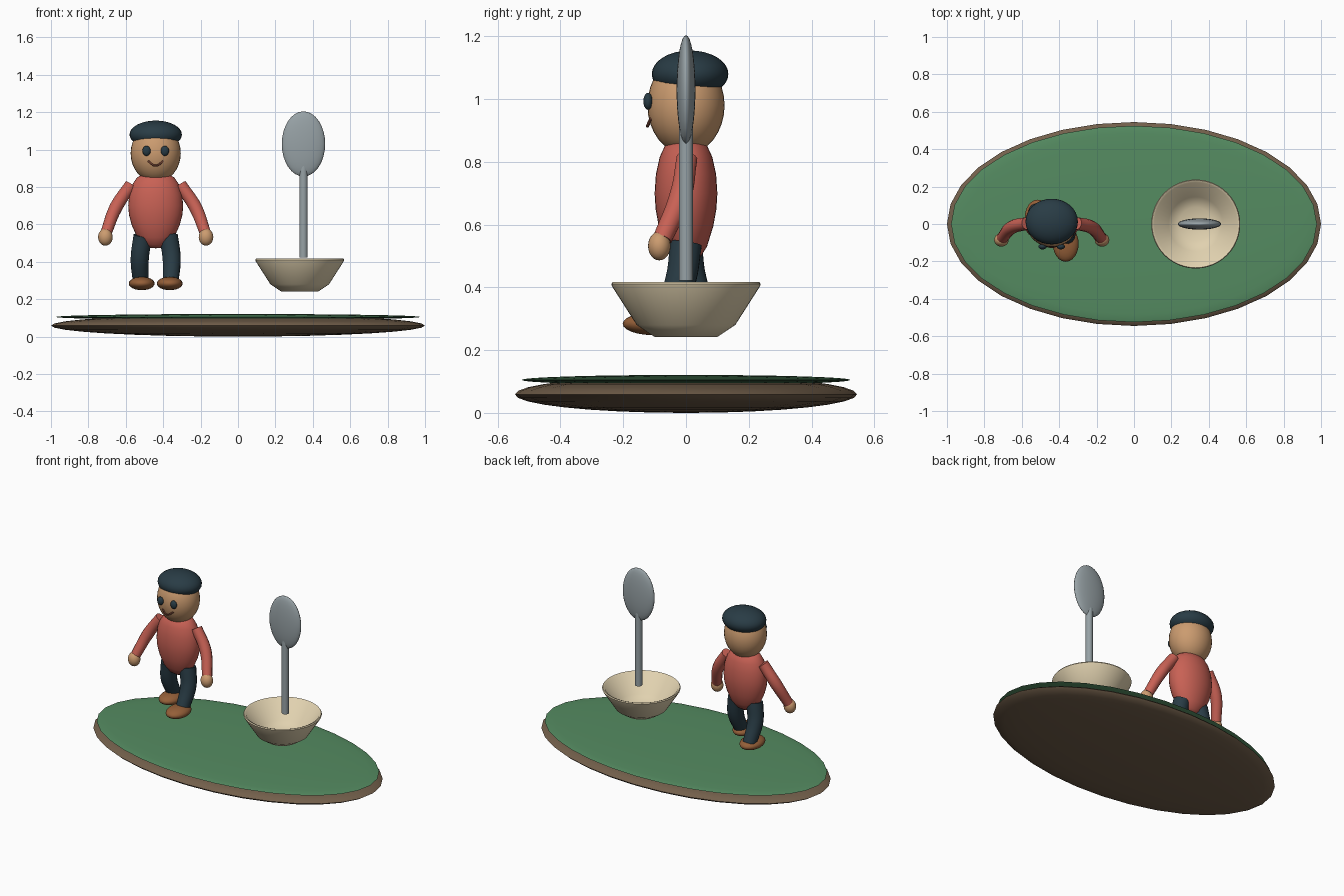
import bpy, bmesh, math
from mathutils import Vector

if "Cube" in bpy.data.objects:
    bpy.data.objects.remove(bpy.data.objects["Cube"])


def material(name, rgb):
    m = bpy.data.materials.new(name)
    m.diffuse_color = (*rgb, 1)
    m.use_nodes = True
    m.node_tree.nodes["Principled BSDF"].inputs["Base Color"].default_value = m.diffuse_color
    return m


GREEN = material("grass_green", (.09, .26, .12))
BROWN = material("earth_brown", (.17, .115, .07))
CREAM = material("cream", (.75, .64, .43))
STEEL = material("steel", (.31, .36, .38))
RED = material("shirt_red", (.58, .12, .09))
DARK = material("dark_blue", (.022, .045, .06))
SKIN = material("skin", (.6, .33, .16))
SHOE = material("shoe_brown", (.3, .115, .04))
MOUTH = material("mouth_brown", (.16, .05, .03))


def finish(ob, name, mat, angle=60):
    ob.name = name
    ob.data.materials.clear()
    ob.data.materials.append(mat)
    bpy.ops.object.select_all(action='DESELECT')
    ob.select_set(True)
    bpy.context.view_layer.objects.active = ob
    bpy.ops.object.shade_smooth_by_angle(angle=math.radians(angle))
    return ob


def ellipsoid(name, loc, radii, mat, segs=32, rings=16):
    bpy.ops.mesh.primitive_uv_sphere_add(segments=segs, ring_count=rings, radius=1, location=loc)
    ob = bpy.context.object
    ob.scale = radii
    bpy.ops.object.transform_apply(location=False, rotation=False, scale=True)
    return finish(ob, name, mat)


def lathe(name, loc, profile, mat, scale=(1, 1), segs=48, angle=40):
    bm = bmesh.new()
    verts = [bm.verts.new((r, 0, z)) for r, z in profile]
    edges = [bm.edges.new(p) for p in zip(verts, verts[1:])]
    bmesh.ops.spin(bm, geom=verts + edges, cent=(0, 0, 0), axis=(0, 0, 1),
                   angle=math.tau, steps=segs, use_duplicate=False)
    bmesh.ops.remove_doubles(bm, verts=bm.verts, dist=1e-5)
    for v in bm.verts:
        v.co.x *= scale[0]
        v.co.y *= scale[1]
    bmesh.ops.recalc_face_normals(bm, faces=bm.faces)
    me = bpy.data.meshes.new(name)
    bm.to_mesh(me)
    bm.free()
    ob = bpy.data.objects.new(name, me)
    ob.location = loc
    bpy.context.collection.objects.link(ob)
    return finish(ob, name, mat, angle)


def tube(name, points, radii, mat):
    cu = bpy.data.curves.new(name, 'CURVE')
    cu.dimensions = '3D'
    cu.bevel_depth = 1
    cu.bevel_resolution = 4
    cu.resolution_u = 8
    cu.use_fill_caps = True
    sp = cu.splines.new('BEZIER')
    sp.bezier_points.add(len(points) - 1)
    for bp, p, r in zip(sp.bezier_points, points, radii):
        bp.co = Vector(p)
        bp.radius = r
        bp.handle_left_type = bp.handle_right_type = 'AUTO'
    ob = bpy.data.objects.new(name, cu)
    bpy.context.collection.objects.link(ob)
    bpy.ops.object.select_all(action='DESELECT')
    ob.select_set(True)
    bpy.context.view_layer.objects.active = ob
    bpy.ops.object.convert(target='MESH')
    return finish(bpy.context.object, name, mat, 50)


# ground disc
ellipsoid("ground_base", (0, 0, .059), (1, .545, .059), BROWN)
ellipsoid("ground_grass", (0, 0, .105), (.978, .525, .016), GREEN)

# bowl
lathe("bowl", (.33, 0, 0),
      [(0, .242), (.1, .242), (.157, .28), (.235, .402), (.238, .41), (.234, .417),
       (.222, .412), (.145, .298), (.09, .266), (0, .262)], CREAM)

# spoon
bpy.ops.mesh.primitive_cylinder_add(vertices=24, radius=.022, depth=.51, location=(.35, 0, .677))
finish(bpy.context.object, "spoon_handle", STEEL, 40)
ellipsoid("spoon_head", (.35, 0, 1.03), (.116, .03, .174), STEEL)

# figure: torso, head, hat
CX = -.44
lathe("torso", (CX, 0, 0),
      [(0, .472), (.2, .475), (.42, .49), (.67, .53), (.87, .595), (.97, .65), (1, .70),
       (.96, .76), (.84, .815), (.68, .85), (.55, .862), (0, .866)],
      RED, scale=(.147, .1), segs=32, angle=60)
ellipsoid("head", (CX, 0, .98), (.134, .123, .155), SKIN)
ellipsoid("cap", (CX, .013, 1.08), (.14, .122, .075), DARK)

# smile
tube("mouth", [(CX - .04, -.112, .938), (CX, -.123, .914), (CX + .04, -.112, .938)],
     [.005] * 3, MOUTH)

# paired parts; the legs stride in opposite directions
for side, s in (("left", -1), ("right", 1)):
    ellipsoid(side + "_eye", (CX + s * .049, -.121, .993), (.022, .015, .027), DARK, 16, 10)
    tube(side + "_arm", [(CX + s * .132, .003, .812), (CX + s * .213, -.018, .69),
                         (CX + s * .265, -.075, .555)], [.034, .036, .031], RED)
    ellipsoid(side + "_hand", (CX + s * .269, -.085, .532), (.039, .036, .046), SKIN, 24, 12)
    tube(side + "_leg", [(CX + s * .068, 0, .54), (CX + s * .085, -s * .018, .42),
                         (CX + s * .08, -s * .07, .295)], [.052, .05, .043], DARK)
    ellipsoid(side + "_shoe", (CX + s * .075, -s * .07 - .036, .284), (.069, .096, .036), SHOE, 24, 12)
